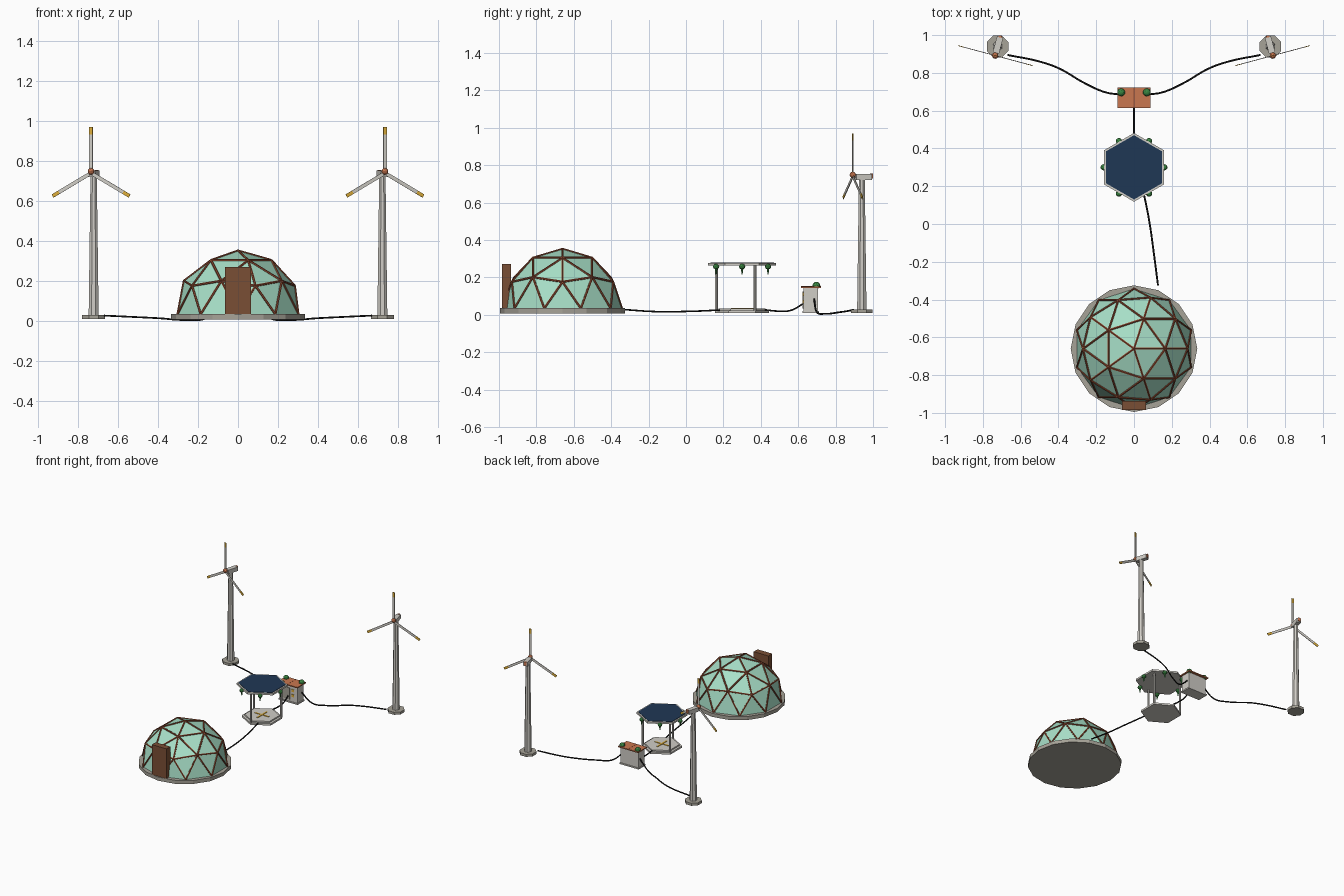
import bpy, bmesh, math
from mathutils import Vector, Matrix

if "Cube" in bpy.data.objects:
    bpy.data.objects.remove(bpy.data.objects["Cube"])


def material(name, r, g, b):
    m = bpy.data.materials.new(name)
    lin = [((c / 255 + 0.055) / 1.055) ** 2.4 for c in (r, g, b)]
    m.diffuse_color = (*lin, 1)
    m.use_nodes = True
    m.node_tree.nodes["Principled BSDF"].inputs["Base Color"].default_value = m.diffuse_color
    return m


GLASS = material("green_glass", 168, 224, 200)
RUST = material("rust_strut", 144, 76, 50)
WOOD = material("brown_wood", 122, 79, 53)
STONE = material("warm_concrete", 166, 162, 151)
PALE = material("pale_metal", 208, 205, 198)
CLAY = material("terracotta", 202, 119, 80)
OCHRE = material("ochre", 220, 173, 58)
LEAF = material("leaf_green", 58, 134, 66)
NAVY = material("navy_panel", 31, 55, 85)
BLACK = material("black_cable", 24, 24, 24)


def finish(bm, name, mat):
    me = bpy.data.meshes.new(name)
    bm.to_mesh(me)
    bm.free()
    me.materials.append(mat)
    ob = bpy.data.objects.new(name, me)
    bpy.context.collection.objects.link(ob)
    return ob


def box(name, mat, lo, hi, mtx=Matrix()):
    lo, hi = Vector(lo), Vector(hi)
    bm = bmesh.new()
    bmesh.ops.create_cube(bm, size=1, matrix=mtx @ Matrix.Translation((lo + hi) / 2)
                          @ Matrix.Diagonal((*(hi - lo), 1)))
    return finish(bm, name, mat)


def prism(name, mat, n, r1, r2, z0, z1, xy, turn=0):
    # upright n-sided prism whose first corner sits at angle turn
    bm = bmesh.new()
    rings = [[bm.verts.new((xy[0] + r * math.cos(turn + i * math.tau / n),
                            xy[1] + r * math.sin(turn + i * math.tau / n), z))
              for i in range(n)] for r, z in ((r1, z0), (r2, z1))]
    bm.faces.new(rings[0][::-1])
    bm.faces.new(rings[1])
    for i in range(n):
        j = (i + 1) % n
        bm.faces.new((rings[0][i], rings[0][j], rings[1][j], rings[1][i]))
    return finish(bm, name, mat)


def ball(name, mat, pos, r, squash=1):
    bm = bmesh.new()
    bmesh.ops.create_icosphere(bm, subdivisions=2, radius=r, matrix=Matrix.Translation(pos)
                               @ Matrix.Diagonal((1, 1, squash, 1)))
    return finish(bm, name, mat)


def cable(name, pts, r=0.005):
    cu = bpy.data.curves.new(name, 'CURVE')
    cu.dimensions = '3D'
    cu.bevel_depth = r
    cu.bevel_resolution = 1
    cu.use_fill_caps = True
    sp = cu.splines.new('BEZIER')
    sp.bezier_points.add(len(pts) - 1)
    for p, co in zip(sp.bezier_points, pts):
        p.co = co
        p.handle_left_type = p.handle_right_type = 'AUTO'
    cu.materials.append(BLACK)
    ob = bpy.data.objects.new(name, cu)
    bpy.context.collection.objects.link(ob)
    bpy.ops.object.select_all(action='DESELECT')
    ob.select_set(True)
    bpy.context.view_layer.objects.active = ob
    bpy.ops.object.convert(target='MESH')


# Geodesic dome: glass shell, struts along its edges (none on the slab), slab and door
DOME = Vector((0, -0.66, 0.035))
bm = bmesh.new()
bmesh.ops.create_icosphere(bm, subdivisions=2, radius=0.317)
bmesh.ops.delete(bm, geom=[v for v in bm.verts if v.co.z < -0.01], context='VERTS')
bmesh.ops.translate(bm, verts=bm.verts, vec=DOME)
struts = bmesh.new()
for e in bm.edges:
    if e.is_boundary:
        continue
    a, b = e.verts[0].co, e.verts[1].co
    rot = (b - a).to_track_quat('Z', 'Y').to_matrix().to_4x4()
    bmesh.ops.create_cone(struts, cap_ends=True, segments=6, radius1=0.0063, radius2=0.0063,
                          depth=(b - a).length, matrix=Matrix.Translation((a + b) / 2) @ rot)
finish(bm, "dome_glass", GLASS)
finish(struts, "dome_struts", RUST)
prism("dome_slab", STONE, 16, 0.335, 0.335, 0.008, 0.036, (0, -0.66))
box("dome_door", WOOD, (-0.064, -0.984, 0.036), (0.064, -0.936, 0.272))

# Solar pavilion: stepped floor, cross mark, three posts, hexagonal panel roof
C = (0, 0.3)
Q = math.pi / 2
prism("pavilion_step", PALE, 6, 0.145, 0.145, 0.01, 0.024, C, Q)
prism("pavilion_floor", PALE, 6, 0.125, 0.125, 0.024, 0.034, C, Q)
for s in (0, 1):
    m = Matrix.Translation((*C, 0.034)) @ Matrix.Rotation(s * Q, 4, 'Z')
    box("floor_cross", OCHRE, (-0.06, -0.006, 0), (0.06, 0.006, 0.003 + s * 0.0005), m)
for deg in (-90, 30, 150):
    a = math.radians(deg)
    prism("pavilion_post", PALE, 8, 0.008, 0.008, 0.02, 0.268,
          (0.138 * math.cos(a), 0.3 + 0.138 * math.sin(a)))
prism("roof_frame", PALE, 6, 0.182, 0.182, 0.264, 0.278, C, Q)
prism("roof_solar_panel", NAVY, 6, 0.17, 0.17, 0.278, 0.281, C, Q)


# Trailing plants
def plant(x, y, z, r):
    ball("plant_bush", LEAF, (x, y, z), r, 0.9)
    prism("plant_trail", LEAF, 6, 0.003, r * 0.5, z - 2.4 * r, z - 0.4 * r, (x, y))


for i in range(6):
    a = i * math.pi / 3
    plant(0.16 * math.cos(a), 0.3 + 0.16 * math.sin(a), 0.258, 0.017)

# Battery shed
box("shed_body", PALE, (-0.078, 0.628, 0.01), (0.078, 0.705, 0.146))
box("shed_plinth", PALE, (-0.084, 0.622, 0.01), (0.084, 0.711, 0.02))
box("shed_roof", CLAY, (-0.088, 0.615, 0.145), (0.088, 0.722, 0.153))
box("roof_seam", RUST, (-0.0015, 0.615, 0.153), (0.0015, 0.722, 0.154))
box("shed_hatch", STONE, (-0.05, 0.624, 0.035), (0.015, 0.63, 0.125))
for z in (0.06, 0.1):
    box("shed_marker", OCHRE, (0.03, 0.624, z), (0.05, 0.63, z + 0.02))

# Mirrored turbines, their cables and the shed plants
for s in (-1, 1):
    x, y = s * 0.722, 0.94
    prism("turbine_foot", STONE, 8, 0.062, 0.062, 0.01, 0.03, (x, y), math.pi / 8)
    prism("turbine_tower", PALE, 8, 0.027, 0.017, 0.03, 0.735, (x, y), math.pi / 8)
    head = Matrix.Translation((x, y, 0.738)) @ Matrix.Rotation(s * math.radians(15), 4, 'Z')
    box("turbine_nacelle", PALE, (-0.017, -0.035, -0.016), (0.017, 0.053, 0.016), head)
    box("nacelle_tail", CLAY, (-0.009, 0.049, -0.008), (0.009, 0.059, 0.018), head)
    hub = head @ Matrix.Translation((0, -0.05, 0.003))
    ball("turbine_hub", CLAY, hub.translation + Vector((0, 0, 0.008)), 0.017)
    box("turbine_axle", PALE, (-0.007, 0, -0.007), (0.007, 0.02, 0.007), hub)
    for k in range(3):
        m = hub @ Matrix.Rotation(k * math.tau / 3, 4, 'Y')
        box("turbine_blade", PALE, (-0.009, -0.002, 0.008), (0.009, 0.002, 0.192), m)
        box("blade_tip", OCHRE, (-0.009, -0.002, 0.192), (0.009, 0.002, 0.23), m)
    cable("turbine_cable", [(s * 0.67, 0.895, 0.028), (s * 0.5, 0.86, 0.02),
                            (s * 0.4, 0.825, 0.015), (s * 0.26, 0.745, 0.006),
                            (s * 0.16, 0.70, 0.015), (s * 0.075, 0.685, 0.085)])
    plant(s * 0.068, 0.697, 0.158, 0.021)

# Cables joining dome, pavilion and shed
cable("shed_cable", [(0, 0.42, 0.027), (0, 0.5, 0.02), (0, 0.56, 0.024), (0, 0.63, 0.062)])
cable("dome_cable", [(0.048, 0.18, 0.026), (0.08, 0.02, 0.019), (0.107, -0.17, 0.018),
                     (0.127, -0.325, 0.028)])
